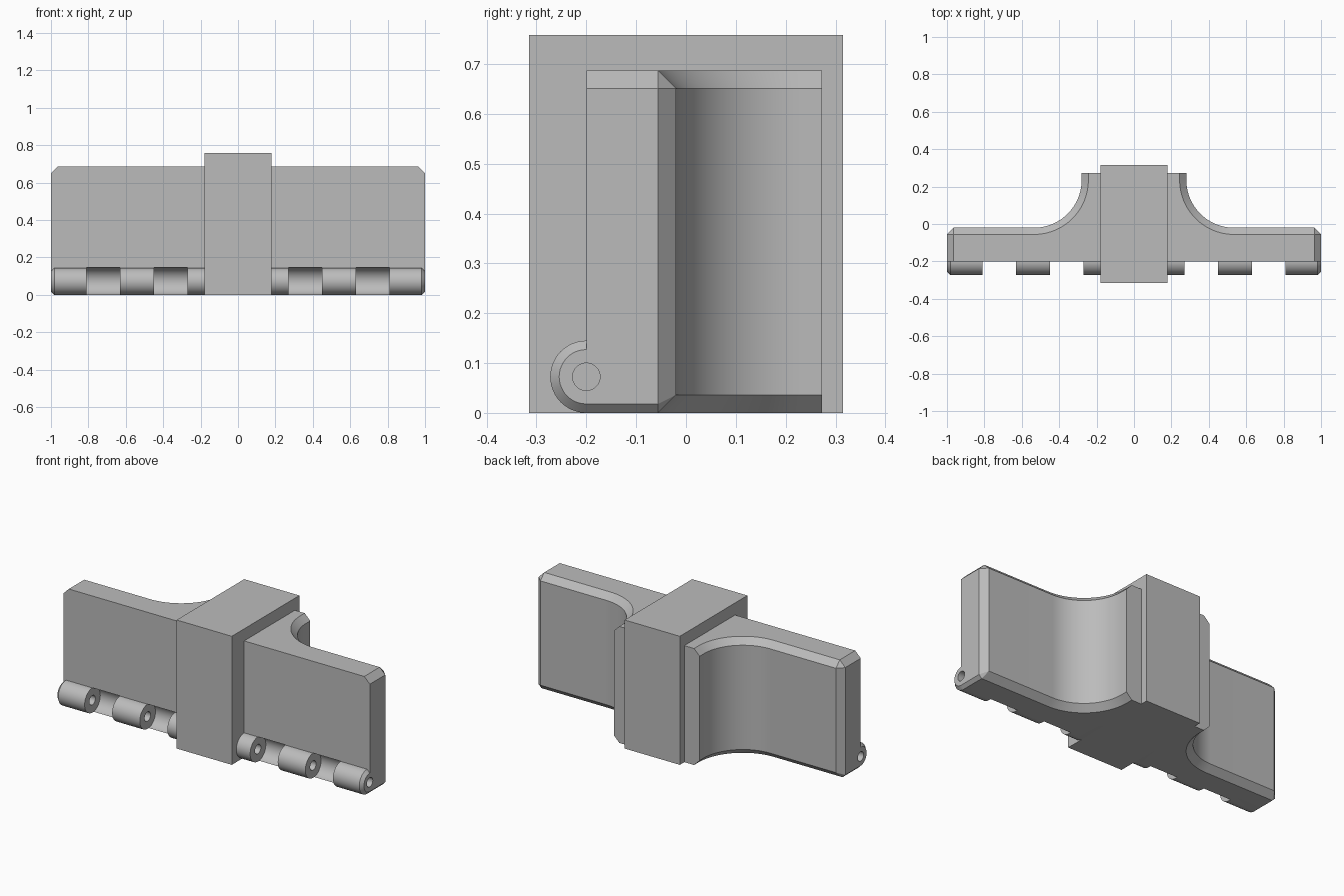
import bpy, bmesh, math
from mathutils import Matrix

if "Cube" in bpy.data.objects:
    bpy.data.objects.remove(bpy.data.objects["Cube"])

grey = bpy.data.materials.new("plain grey")
grey.diffuse_color = (0.5, 0.5, 0.5, 1)
grey.use_nodes = True
grey.node_tree.nodes["Principled BSDF"].inputs["Base Color"].default_value = grey.diffuse_color

HEIGHT, TOP_CUT, END_CUT = 0.687, 0.036, 0.018
AXIS_Y, AXIS_Z, KNUCKLE_R = -0.2, 0.0725, 0.0725


def to_object(name, bm):
    bmesh.ops.recalc_face_normals(bm, faces=bm.faces)
    mesh = bpy.data.meshes.new(name)
    bm.to_mesh(mesh)
    bm.free()
    mesh.materials.append(grey)
    ob = bpy.data.objects.new(name, mesh)
    bpy.context.collection.objects.link(ob)
    return ob


def apply(ob, mod):
    bpy.context.view_layer.objects.active = ob
    bpy.ops.object.modifier_apply(modifier=mod.name)


def rod(name, x0, x1, radius, chamfer=0.0):
    """Cylinder along x on the hinge axis, optionally chamfered at its far end."""
    rings = [(x0, radius), (x1 - chamfer, radius)]
    if chamfer:
        rings.append((x1, radius - chamfer))
    bm, n = bmesh.new(), 48
    loops = [[bm.verts.new((x, AXIS_Y + r * math.sin(math.tau * i / n),
                            AXIS_Z - r * math.cos(math.tau * i / n)))
              for i in range(n)] for x, r in rings]
    for a, b in zip(loops, loops[1:]):
        for i in range(n):
            j = (i + 1) % n
            bm.faces.new((a[i], a[j], b[j], b[i]))
    bm.faces.new(loops[0])
    bm.faces.new(loops[-1])
    return to_object(name, bm)


def combine(ob, tool, operation):
    mod = ob.modifiers.new(operation, 'BOOLEAN')
    mod.operation, mod.solver, mod.object = operation, 'EXACT', tool
    apply(ob, mod)
    bpy.data.objects.remove(tool)


# Wing outline: (outer x, y), (chamfered x, y) on top, same at the bottom, lower chamfer height
e = 1 - TOP_CUT
eb = 1 - END_CUT
outline = [((0.18, -0.2), (0.18, -0.2), (0.18, -0.2), END_CUT),
           ((1, -0.2), (e, -0.2), (eb, -0.2), END_CUT),
           ((1, -0.056), (e, -0.056), (eb, -0.056), END_CUT),
           ((e, -0.02), (e, -0.056), (eb, -0.056), TOP_CUT)]
R = 0.255
for i in range(25):
    t = math.radians(90 * i / 24)
    s, c = math.sin(t), math.cos(t)
    inner = (0.535 - (R + TOP_CUT) * s, 0.235 - (R + TOP_CUT) * c)
    outline.append(((0.535 - R * s, 0.235 - R * c), inner, inner, TOP_CUT))
x = 0.28 - TOP_CUT
outline += [((0.28, 0.273), (x, 0.273), (x, 0.273), TOP_CUT),
            ((0.18, 0.273), (0.18, 0.273), (0.18, 0.273), TOP_CUT)]

bm = bmesh.new()
levels = [[bm.verts.new((*b, 0)) for o, t, b, z in outline],
          [bm.verts.new((*o, z)) for o, t, b, z in outline],
          [bm.verts.new((*o, HEIGHT - TOP_CUT)) for o, t, b, z in outline],
          [bm.verts.new((*t, HEIGHT)) for o, t, b, z in outline]]
n = len(outline)
for lo, hi in zip(levels, levels[1:]):
    for i in range(n):
        j = (i + 1) % n
        bm.faces.new((lo[i], lo[j], hi[j], hi[i]))
bm.faces.new(levels[0])
bm.faces.new(levels[-1])
bmesh.ops.remove_doubles(bm, verts=bm.verts, dist=1e-5)
bmesh.ops.dissolve_limit(bm, angle_limit=0.005, verts=bm.verts, edges=bm.edges)
wings = to_object("wings", bm)

# Round recesses between the knuckles
for x0, x1 in ((0.27, 0.45), (0.63, 0.81)):
    combine(wings, rod("recess_cutter", x0, x1, KNUCKLE_R + 0.001), 'DIFFERENCE')
# Hinge knuckles, the outermost one chamfered
for x0, x1, cut in ((0.18, 0.27, 0), (0.45, 0.63, 0), (0.81, 1.0, END_CUT)):
    combine(wings, rod("knuckle", x0, x1, KNUCKLE_R, cut), 'UNION')
# Pin hole
combine(wings, rod("pin_hole_cutter", 0.181, 1.1, 0.0275), 'DIFFERENCE')

# Both sides
mirror = wings.modifiers.new("mirror", 'MIRROR')
mirror.use_mirror_merge = False
apply(wings, mirror)
wings.select_set(True)
bpy.ops.object.shade_smooth_by_angle(angle=math.radians(20))
wings.select_set(False)

# Centre block
bm = bmesh.new()
bmesh.ops.create_cube(bm, size=1, matrix=Matrix.Translation((0, 0, 0.379))
                      @ Matrix.Diagonal((0.36, 0.63, 0.758, 1)))
to_object("centre_block", bm)
